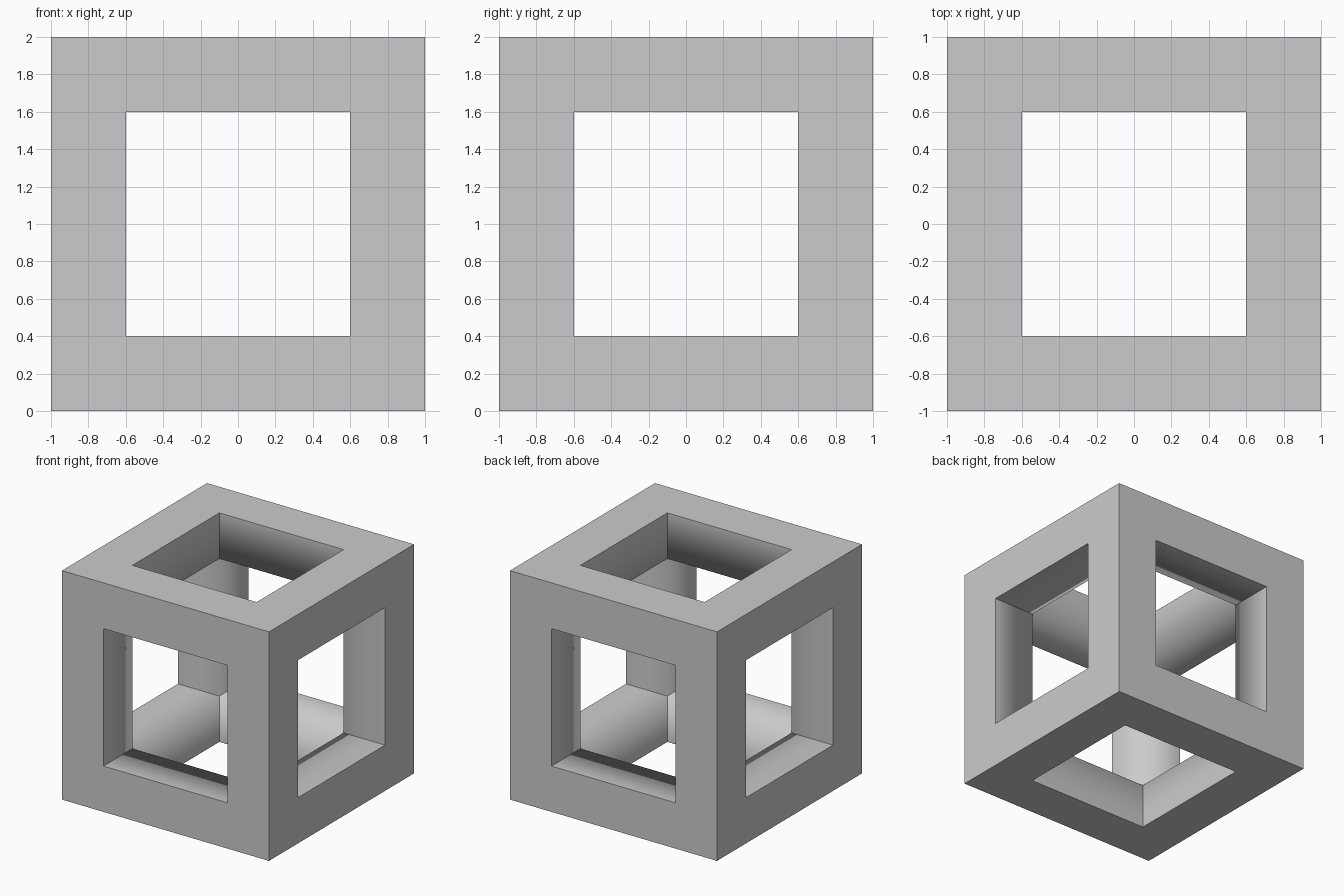
import bpy, bmesh

if "Cube" in bpy.data.objects:
    bpy.data.objects.remove(bpy.data.objects["Cube"])

SIZE, BAR = 2.0, 0.4
INNER = SIZE / 2 - BAR

bm = bmesh.new()
bmesh.ops.create_cube(bm, size=SIZE)

# square window in each side
windows = bm.faces[:]
bmesh.ops.inset_individual(bm, faces=windows, thickness=BAR, depth=0, use_even_offset=True)

# push each window inward by the bar thickness and open it
normals = [f.normal.copy() for f in windows]
caps = []
for face, n in zip(windows, normals):
    cap = bmesh.ops.extrude_discrete_faces(bm, faces=[face])["faces"][0]
    bmesh.ops.translate(bm, vec=-n * BAR, verts=cap.verts[:])
    caps.append(cap)
bmesh.ops.delete(bm, geom=caps, context='FACES_ONLY')
bmesh.ops.remove_doubles(bm, verts=bm.verts[:], dist=0.001)
bmesh.ops.recalc_face_normals(bm, faces=bm.faces[:])

# smooth only across the inner bar edges, crisp everywhere else
for f in bm.faces:
    f.smooth = True
for e in bm.edges:
    e.smooth = all(abs(c) < INNER + 0.01 for v in e.verts for c in v.co)

bmesh.ops.translate(bm, vec=(0, 0, SIZE / 2), verts=bm.verts[:])

# finished frame
mesh = bpy.data.meshes.new("cube_frame")
bm.to_mesh(mesh)
bm.free()
frame = bpy.data.objects.new("cube_frame", mesh)
bpy.context.collection.objects.link(frame)
